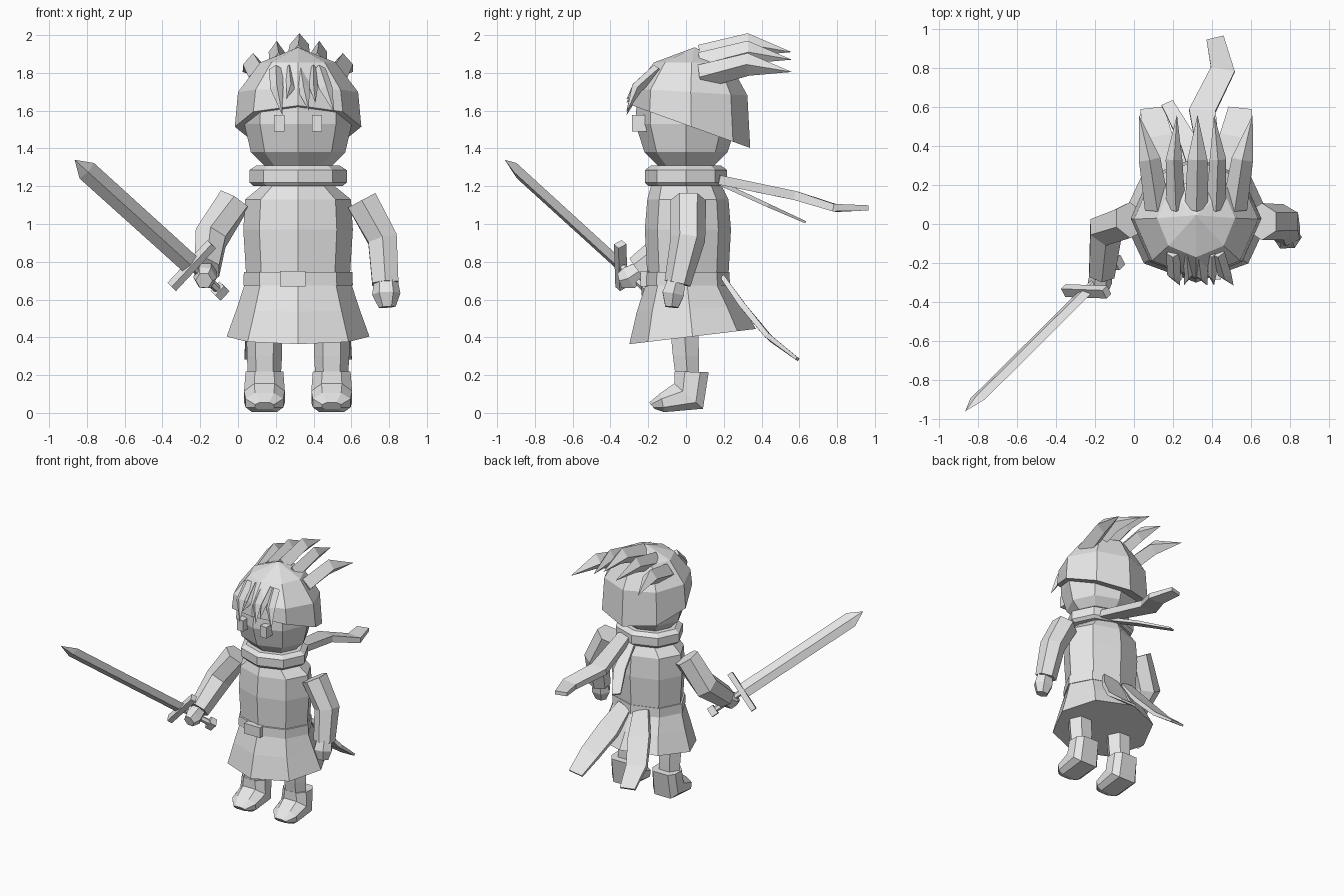
import bpy, bmesh, math
from mathutils import Vector

if "Cube" in bpy.data.objects:
    bpy.data.objects.remove(bpy.data.objects["Cube"])

CX = 0.318  # centre line of the figure
grey = bpy.data.materials.new("light_grey")
grey.diffuse_color = (0.8, 0.8, 0.8, 1)
grey.use_nodes = True
grey.node_tree.nodes["Principled BSDF"].inputs["Base Color"].default_value = grey.diffuse_color


def loft(name, rings, tip=None):
    """Skin a list of closed rings, cap both ends, or end in a point."""
    bm = bmesh.new()
    vr = [[bm.verts.new(p) for p in r] for r in rings]
    n = len(vr[0])
    for a, b in zip(vr, vr[1:]):
        for i in range(n):
            j = (i + 1) % n
            bm.faces.new((a[i], a[j], b[j], b[i]))
    bm.faces.new(vr[0][::-1])
    if tip is not None:
        t = bm.verts.new(tip)
        for i in range(n):
            bm.faces.new((vr[-1][i], vr[-1][(i + 1) % n], t))
    else:
        bm.faces.new(vr[-1])
    bmesh.ops.recalc_face_normals(bm, faces=bm.faces)
    me = bpy.data.meshes.new(name)
    bm.to_mesh(me)
    bm.free()
    ob = bpy.data.objects.new(name, me)
    me.materials.append(grey)
    bpy.context.collection.objects.link(ob)
    return ob


def oct_ring(z, rx, ry, cy=0.0, slope=0.0, cx=CX, n=8):
    """Horizontal ring, optionally tilted along y."""
    out = []
    for i in range(n):
        a = 2 * math.pi * i / n
        y = cy + ry * math.sin(a)
        out.append((cx + rx * math.cos(a), y, z + slope * y))
    return out


def sweep(name, pts, sizes, side=(1, 0, 0), n=4, phase=0.0, tip=False):
    """Sweep an n-sided section of (half width, half height) along points."""
    P = [Vector(p) for p in pts]
    rings = []
    for k in range(len(P) - (1 if tip else 0)):
        t = (P[min(k + 1, len(P) - 1)] - P[max(k - 1, 0)]).normalized()
        u = Vector(side)
        u = (u - t * u.dot(t)).normalized()
        v = t.cross(u)
        w, h = sizes[k]
        rings.append([P[k] + u * w * math.cos(phase + 2 * math.pi * i / n)
                      + v * h * math.sin(phase + 2 * math.pi * i / n) for i in range(n)])
    return loft(name, rings, P[-1] if tip else None)


def bar(name, pts, sizes, side=(1, 0, 0), tip=False):
    """Sweep with a true rectangular section."""
    s = math.sqrt(2)
    return sweep(name, pts, [(w * s, h * s) for w, h in sizes], side, 4, math.pi / 4, tip)


# Torso, belt, buckle and skirt
loft("torso", [oct_ring(0.73, .275, .215, .01), oct_ring(0.97, .29, .228, .01),
               oct_ring(1.13, .28, .215, .01), oct_ring(1.22, .17, .18)])
loft("belt", [oct_ring(0.675, .29, .228, .005), oct_ring(0.745, .287, .225, .005)])
bar("buckle", [(.29, -.24, .71), (.29, -.19, .71)], [(.068, .04)] * 2)
loft("skirt", [oct_ring(.40, .378, .335, .035, .12), oct_ring(.55, .325, .28, .02, .05),
               oct_ring(.69, .28, .215, .005)])

# Collar wrapped around the neck
loft("scarf_collar", [oct_ring(1.20, .235, .20), oct_ring(1.22, .258, .218),
                      oct_ring(1.285, .258, .218), oct_ring(1.31, .22, .185)])

# Head and eyes
loft("head", [oct_ring(1.29, .16, .13), oct_ring(1.315, .185, .155), oct_ring(1.38, .25, .22),
              oct_ring(1.53, .285, .268), oct_ring(1.66, .28, .26)])
for s, nm in ((-1, "left_eye"), (1, "right_eye")):
    bar(nm, [(CX + s * .1, -.285, 1.533), (CX + s * .1, -.21, 1.533)], [(.027, .043)] * 2)

# Hair cap with a rim sloping down to the back
loft("hair_cap", [oct_ring(1.525, .335, .312, .028, -.36), oct_ring(1.70, .318, .30, .025, -.06),
                  oct_ring(1.855, .2, .2, .03)], (CX, .045, 1.935))

# Front fringe locks
for k, (x0, x1, x2, z) in enumerate([(.20, .205, .235, 1.575), (.33, .345, .375, 1.6),
                                     (.43, .465, .51, 1.59), (.27, .28, .255, 1.66),
                                     (.40, .40, .41, 1.64)]):
    w = .035 if k < 3 else .022
    sweep("fringe_lock_%d" % k, [(x0, -.15, 1.82), (x1, -.26, 1.72), (x2, -.315, z)],
          [(w, .03), (w, .03)], tip=True)

# Swept-back spikes
for k, (x0, x1, x2, z, w) in enumerate([(.12, .08, .025, 1.78, .065), (.215, .205, .22, 1.845, .05),
                                        (.32, .325, .325, 1.885, .06), (.42, .43, .41, 1.845, .05),
                                        (.515, .555, .608, 1.78, .065)]):
    sweep("hair_spike_%d" % k, [(x0, .08, z), (x1, .33, z + .065), (x2, .56, z + .025)],
          [(w, .065), (w * .85, .06)], tip=True)

# Scarf tails blowing backwards
bar("scarf_tail_long", [(.41, .17, 1.235), (.35, .58, 1.15), (.455, .79, 1.085), (.415, .955, 1.085)],
    [(.05, .025), (.068, .024), (.062, .02), (.045, .014)])
bar("scarf_tail_short", [(.35, .17, 1.22), (.28, .42, 1.105), (.17, .62, 1.015)],
    [(.035, .012), (.045, .01), (.032, .006)])

# Two cloth tails hanging from the back of the belt
for s, nm in ((-1, "left_sash_tail"), (1, "right_sash_tail")):
    bar(nm, [(CX + s * .07, .2, .71), (CX + s * .13, .31, .555), (CX + s * .2, .44, .40),
             (CX + s * .225, .59, .285)],
        [(.06, .012), (.085, .016), (.08, .014), (.06, .008)])

# Legs and boots
for s, nm in ((-1, "left"), (1, "right")):
    x = CX + s * .178
    loft(nm + "_leg", [oct_ring(.16, .085, .07, .01, 0, x, 6), oct_ring(.30, .093, .08, 0, 0, x, 6),
                       oct_ring(.45, .095, .085, -.01, 0, x, 6)])
    # boot sections run from the shaft top, round the ankle, to the toe
    secs = [((.12, .215), (-.06, .22), .1), ((.09, .022), (-.062, .155), .108),
            ((-.115, .004), (-.135, .105), .1), ((-.165, .02), (-.195, .055), .05)]
    rings = []
    for (ay, az), (by, bz), w in secs:
        A, B = Vector((x, ay, az)), Vector((x, by, bz))
        u = Vector((w, 0, 0))
        rings.append([A - u * .65, A + u * .65, A.lerp(B, .25) + u, A.lerp(B, .7) + u,
                      B + u * .5, B - u * .5, A.lerp(B, .7) - u, A.lerp(B, .25) - u])
    loft(nm + "_boot", rings)

# Arms and hands
sweep("lowered_arm", [(.655, .012, 1.125), (.765, .01, .92), (.78, -.045, .685)],
      [(.095, .095), (.09, .092), (.08, .07)], n=6, phase=math.pi / 6)
sweep("lowered_hand", [(.782, -.045, .72), (.785, -.068, .63), (.79, -.075, .56)],
      [(.06, .05), (.075, .066), (.045, .04)], n=6)
sweep("raised_arm", [(-.02, .02, 1.125), (-.145, -.03, .925), (-.165, -.25, .755)],
      [(.095, .095), (.095, .1), (.075, .08)], n=6, phase=math.pi / 6)
sweep("raised_hand", [(-.165, -.22, .77), (-.175, -.30, .715), (-.18, -.35, .70)],
      [(.05, .05), (.062, .07), (.045, .045)], n=6)

# Sword: grip, pommel, guard and blade share one axis
G = Vector((-.245, -.345, .78))
D = (Vector((-.865, -.96, 1.34)) - G).normalized()
W = Vector((1, 0, 1))
W = (W - D * W.dot(D)).normalized()
sweep("sword_grip", [G - D * .24, G], [(.022, .022)] * 2, W, 6)
bar("sword_pommel", [G - D * .275, G - D * .225], [(.034, .03)] * 2, W)
bar("sword_guard", [G - D * .02, G + D * .02], [(.155, .026)] * 2, W)
sweep("sword_blade", [G, G + D * .93, Vector((-.865, -.96, 1.34))],
      [(.054, .018), (.056, .018)], W, 4, 0, True)
